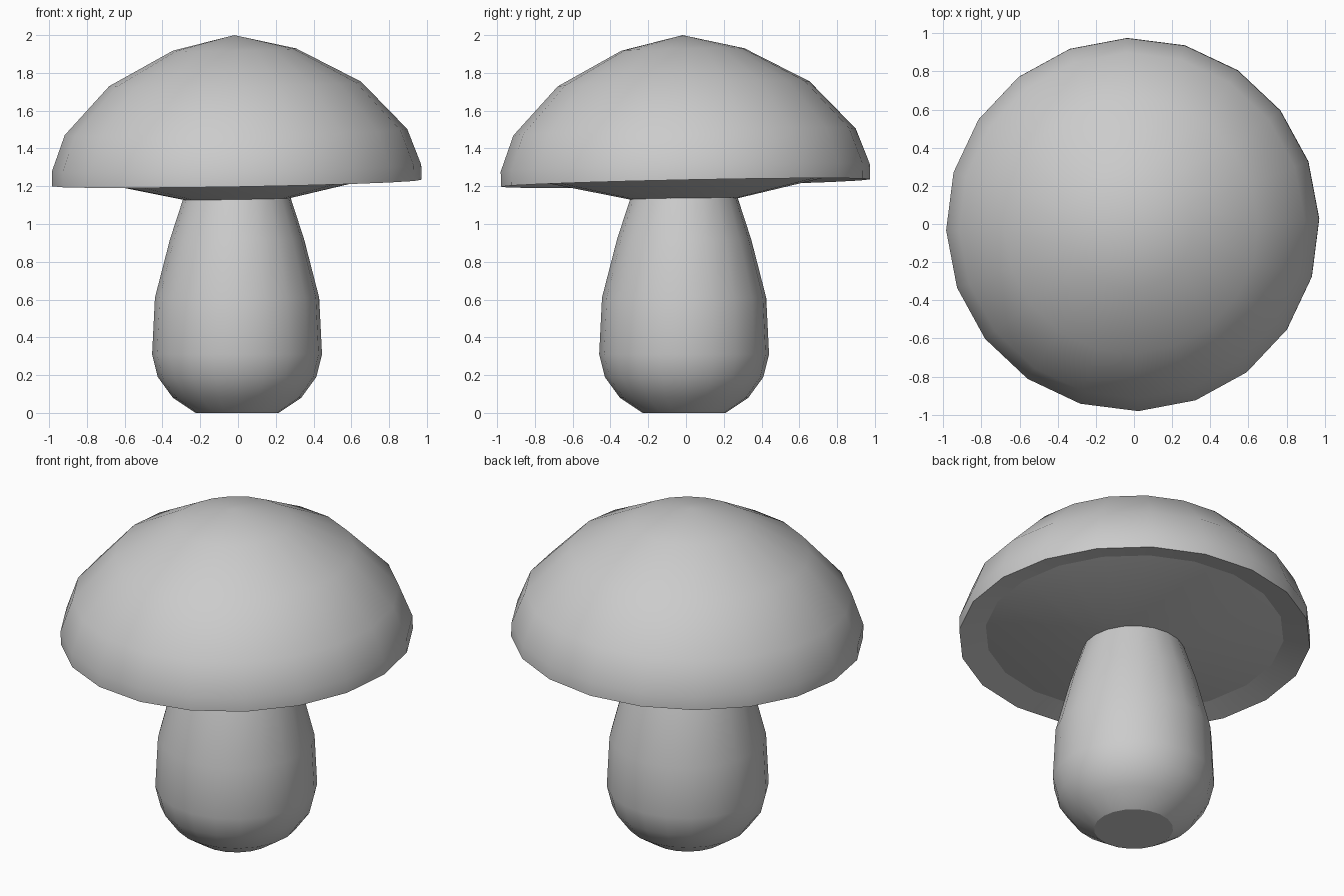
import bpy, bmesh
from math import cos, sin, pi, radians

if "Cube" in bpy.data.objects:
    bpy.data.objects.remove(bpy.data.objects["Cube"])

SIDES = 20


def lathe(name, profile, location, rotation, smooth_angle):
    """Revolve (radius, z) points around z; radius 0 makes a pole, open ends are filled."""
    bm = bmesh.new()
    rings = []
    for r, z in profile:
        if r == 0:
            rings.append([bm.verts.new((0, 0, z))] * SIDES)
        else:
            rings.append([bm.verts.new((r * cos(2 * pi * i / SIDES), r * sin(2 * pi * i / SIDES), z))
                          for i in range(SIDES)])
    for low, high in zip(rings, rings[1:]):
        for i in range(SIDES):
            j = (i + 1) % SIDES
            corners = [low[i], low[j], high[j], high[i]]
            bm.faces.new(list(dict.fromkeys(corners)))
    for (r, z), ring in ((profile[0], rings[0]), (profile[-1], rings[-1])):
        if r > 0:
            bm.faces.new(ring)
    bmesh.ops.recalc_face_normals(bm, faces=bm.faces[:])
    mesh = bpy.data.meshes.new(name)
    bm.to_mesh(mesh)
    bm.free()
    obj = bpy.data.objects.new(name, mesh)
    bpy.context.collection.objects.link(obj)
    obj.location = location
    obj.rotation_euler = rotation
    bpy.ops.object.select_all(action='DESELECT')
    obj.select_set(True)
    bpy.context.view_layer.objects.active = obj
    bpy.ops.object.shade_smooth_by_angle(angle=radians(smooth_angle))
    return obj


# Bulbous stem with a flat foot
lathe("stem",
      [(0.22, 0), (0.34, 0.08), (0.42, 0.19), (0.45, 0.31), (0.435, 0.61), (0.355, 0.92), (0.28, 1.15)],
      (-0.005, -0.01, 0), (0, 0, 0.03), 30)

# Slightly tilted cap: hanging gills, recessed underside, rim, dome
lathe("cap",
      [(0.28, -0.085), (0.83, 0.035), (0.978, 0), (0.978, 0.08), (0.907, 0.27),
       (0.667, 0.525), (0.326, 0.707), (0, 0.783)],
      (-0.006, -0.002, 1.217), (0.02, -0.018, 0.03), 24)
